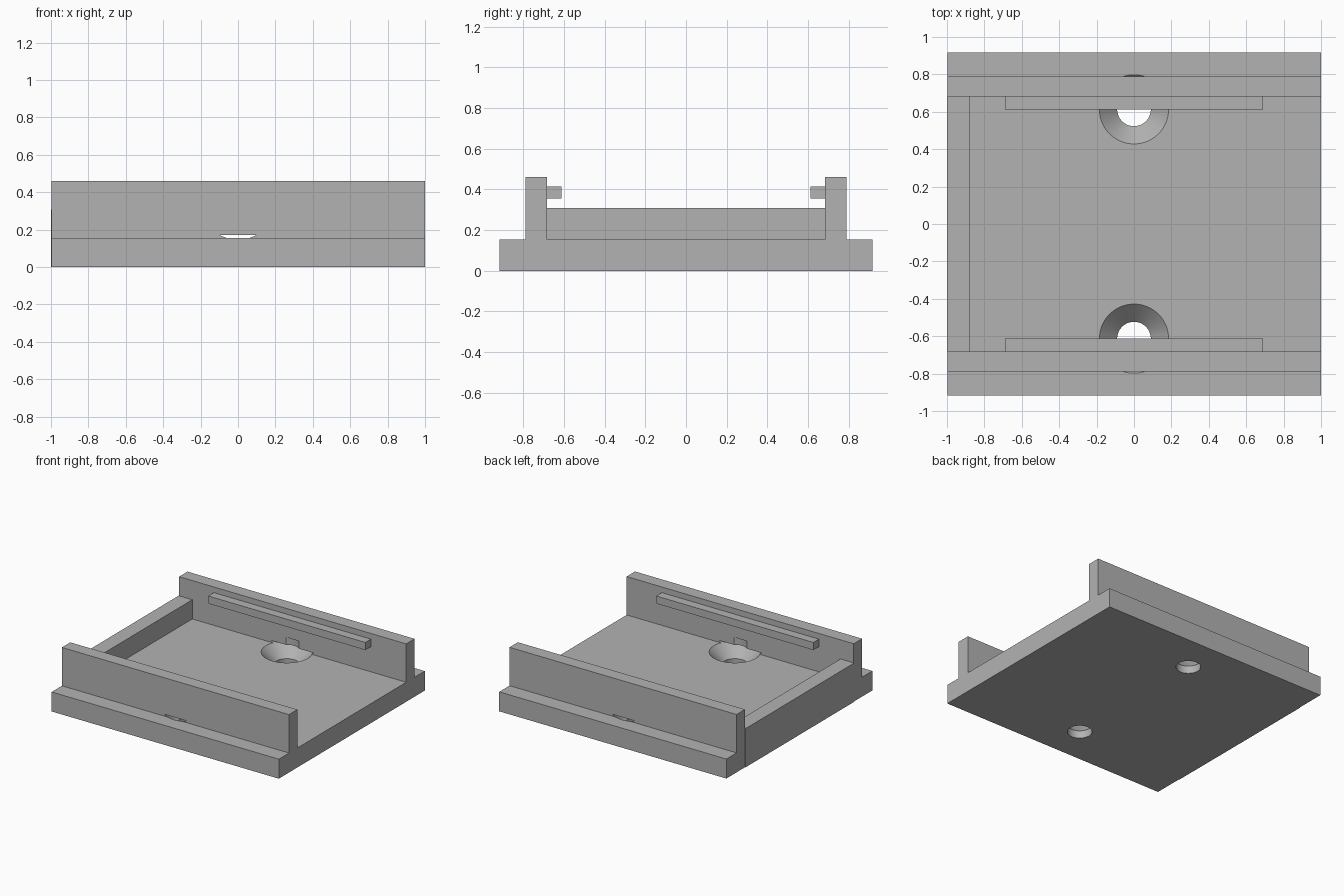
import bpy
import bmesh
from math import radians, tau
from mathutils import Vector

if "Cube" in bpy.data.objects:
    bpy.data.objects.remove(bpy.data.objects["Cube"])

# Main dimensions
BASE_Y, WALL_OUT, WALL_IN = 0.916, 0.788, 0.683
BASE_TOP, WALL_TOP, STOP_TOP = 0.155, 0.46, 0.308
LEFT, RIGHT = 1.0, -0.996
HOLE_Y = 0.613

grey = bpy.data.materials.new("plain grey")
grey.use_nodes = True
grey.diffuse_color = (0.45, 0.45, 0.45, 1)
grey.node_tree.nodes["Principled BSDF"].inputs["Base Color"].default_value = grey.diffuse_color


def add_object(name, bm):
    bmesh.ops.recalc_face_normals(bm, faces=bm.faces)
    mesh = bpy.data.meshes.new(name)
    bm.to_mesh(mesh)
    bm.free()
    mesh.materials.append(grey)
    obj = bpy.data.objects.new(name, mesh)
    bpy.context.collection.objects.link(obj)
    return obj


def extrude_profile(name, points, x0, x1):
    """Extrude a closed (y, z) outline along x."""
    bm = bmesh.new()
    face = bm.faces.new([bm.verts.new((x0, y, z)) for y, z in points])
    result = bmesh.ops.extrude_face_region(bm, geom=[face])
    verts = [v for v in result["geom"] if isinstance(v, bmesh.types.BMVert)]
    bmesh.ops.translate(bm, verts=verts, vec=(x1 - x0, 0, 0))
    return add_object(name, bm)


def box(name, x0, x1, y0, y1, z0, z1):
    return extrude_profile(name, [(y0, z0), (y1, z0), (y1, z1), (y0, z1)], x0, x1)


def revolve(name, points, y, steps=64):
    """Spin an (r, z) outline that starts and ends on the axis."""
    bm = bmesh.new()
    verts = [bm.verts.new((r, 0, z)) for r, z in points]
    edges = [bm.edges.new(pair) for pair in zip(verts, verts[1:])]
    bmesh.ops.spin(bm, geom=verts + edges, cent=(0, 0, 0), axis=(0, 0, 1),
                   angle=tau, steps=steps, use_duplicate=False)
    bmesh.ops.remove_doubles(bm, verts=bm.verts, dist=0.0001)
    bmesh.ops.translate(bm, verts=bm.verts, vec=Vector((0, y, 0)))
    return add_object(name, bm)


# Flanged channel: base plate with two long side walls
half = [(BASE_Y, 0), (BASE_Y, BASE_TOP), (WALL_OUT, BASE_TOP),
        (WALL_OUT, WALL_TOP), (WALL_IN, WALL_TOP), (WALL_IN, BASE_TOP)]
outline = half + [(-y, z) for y, z in reversed(half)]
channel = extrude_profile("channel_base", outline, RIGHT, LEFT)

# Countersunk screw holes that also bite into the side walls
screw = [(0, -0.05), (0.09, -0.05), (0.09, 0.06), (0.2, 0.17),
         (0.09, 0.17), (0.09, 0.23), (0, 0.23)]
for side in (-1, 1):
    cutter = revolve("screw_hole_cutter", screw, side * HOLE_Y)
    cutter.hide_render = True
    cut = channel.modifiers.new("screw_hole", 'BOOLEAN')
    cut.operation, cut.solver, cut.object = 'DIFFERENCE', 'EXACT', cutter
    bpy.context.view_layer.objects.active = channel
    bpy.ops.object.modifier_apply(modifier=cut.name)
    bpy.data.objects.remove(cutter)

bpy.ops.object.select_all(action='DESELECT')
channel.select_set(True)
bpy.context.view_layer.objects.active = channel
bpy.ops.object.shade_smooth_by_angle(angle=radians(30))

# End stop closing one end of the channel
box("end_stop", -1.0, -0.88, -WALL_IN, WALL_IN, 0, STOP_TOP)

# Retaining ribs on the inner wall faces
for name, side in (("front_rib", -1), ("back_rib", 1)):
    box(name, -0.69, 0.69, side * 0.613, side * (WALL_IN + 0.01), 0.355, 0.415)
